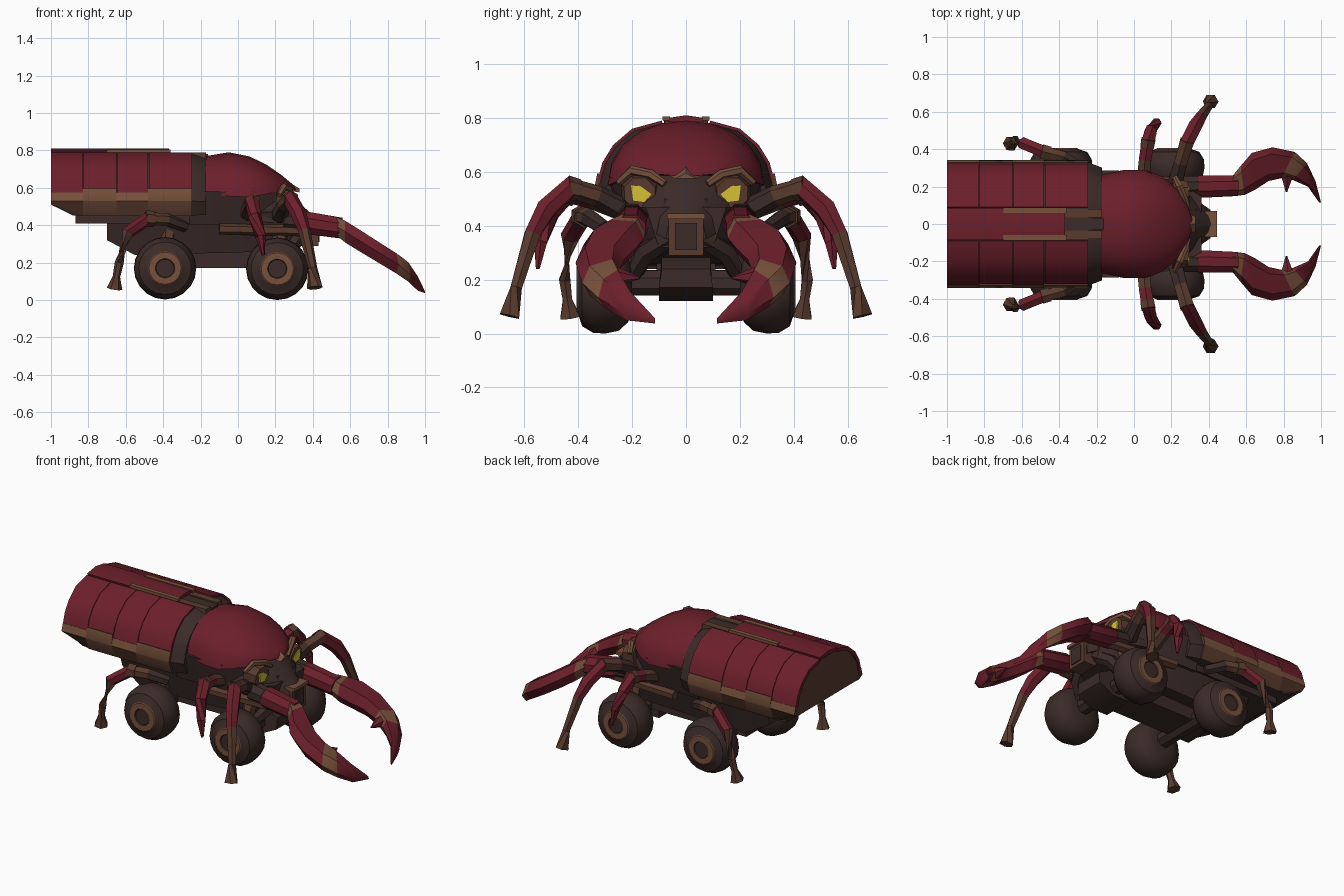
import bpy, math
from mathutils import Vector

if "Cube" in bpy.data.objects:
    bpy.data.objects.remove(bpy.data.objects["Cube"], do_unlink=True)


def material(name, rgb):
    m = bpy.data.materials.new(name)
    m.use_nodes = True
    m.diffuse_color = (*rgb, 1)
    m.node_tree.nodes["Principled BSDF"].inputs["Base Color"].default_value = (*rgb, 1)
    return m


RED, DARK, BROWN, TAN, YELLOW = range(5)
MATS = [material("crimson", (0.15, 0.014, 0.024)),
        material("dark_brown", (0.043, 0.024, 0.021)),
        material("brown", (0.1, 0.043, 0.027)),
        material("tan", (0.185, 0.082, 0.044)),
        material("yellow", (0.66, 0.53, 0.035))]


def loft(name, rings, color, angle=35):
    """Skin closed rings; color is an index or a rule of (segment, face centre)."""
    n, k = len(rings[0]), len(rings)
    verts = [tuple(p) for r in rings for p in r]
    faces = [tuple(range(n))]
    segs = [0]
    for i in range(k - 1):
        for j in range(n):
            a, b = i * n + j, i * n + (j + 1) % n
            faces.append((a, a + n, b + n, b))
            segs.append(i)
    faces.append(tuple(range(k * n - 1, (k - 1) * n - 1, -1)))
    segs.append(k - 1)
    me = bpy.data.meshes.new(name)
    me.from_pydata(verts, [], faces)
    for m in MATS:
        me.materials.append(m)
    for p, s in zip(me.polygons, segs):
        p.material_index = color(s, p.center) if callable(color) else color
    ob = bpy.data.objects.new(name, me)
    bpy.context.collection.objects.link(ob)
    bpy.ops.object.select_all(action='DESELECT')
    ob.select_set(True)
    bpy.context.view_layer.objects.active = ob
    bpy.ops.object.mode_set(mode='EDIT')
    bpy.ops.mesh.select_all(action='SELECT')
    bpy.ops.mesh.normals_make_consistent(inside=False)
    bpy.ops.object.mode_set(mode='OBJECT')
    bpy.ops.object.shade_smooth_by_angle(angle=math.radians(angle))


def box(name, x, y, z, color):
    loft(name, [[(a, y[0], z[0]), (a, y[1], z[0]), (a, y[1], z[1]), (a, y[0], z[1])]
                for a in x], color)


def tube(name, pts, radii, color, sides=6):
    """Tapered limb along a path."""
    pts = [Vector(p) for p in pts]
    rings = []
    for i, p in enumerate(pts):
        d = (pts[min(i + 1, len(pts) - 1)] - pts[max(i - 1, 0)]).normalized()
        u = d.cross(Vector((0, 0, 1)) if abs(d.z) < 0.95 else Vector((1, 0, 0))).normalized()
        v = d.cross(u)
        rings.append([p + radii[i] * (u * math.cos(t) + v * math.sin(t))
                      for t in (math.tau * (j + 0.5) / sides for j in range(sides))])
    loft(name, rings, color)


def by_segment(*cols):
    return lambda s, c: cols[min(s, len(cols) - 1)]


def flip(pts, s):
    return [(p[0], p[1] * s, p[2]) for p in pts]


# Abdomen: dark core with overlapping wing-case panels and a worn skirt
WING = [(0.09, 0.79), (0.2, 0.76), (0.27, 0.7), (0.31, 0.635), (0.328, 0.57)]
SKIRT = [(0.326, 0.59), (0.342, 0.53), (0.31, 0.45)]
RIDGE = [(-0.085, 0.797), (0, 0.81), (0.085, 0.797)]


def section(profile, x, scale=1.0):
    low = 0.45 + max(0, -0.88 - x) * 0.5
    return [(x, y * scale, max(low, 0.5 + (z - 0.5) * scale)) for y, z in profile]


def strip(name, profile, x0, x1, s, color):
    rings = [section(profile, x, 1) + section(profile, x, 0.93)[::-1] for x in (x0, x1)]
    loft(name, [flip(r, s) for r in rings], color)


half = WING + SKIRT[1:]
full = half + [(-y, z) for y, z in half[::-1]]
loft("abdomen_core", [section(full, x, f) for x, f in
                      ((-0.995, 0.96), (-0.88, 0.97), (-0.25, 0.97), (-0.17, 0.88))],
     lambda s, c: BROWN if c.x < -0.99 else DARK)
cuts = [-1.0, -0.83, -0.65, -0.48, -0.245]
for s, side in ((1, "left"), (-1, "right")):
    for i in range(4):
        strip(f"{side}_wing_panel", WING, cuts[i] + 0.003 * (i > 0), cuts[i + 1], s, RED)
        top = 0.595 if i % 2 else 0.575
        strip(f"{side}_skirt", [(0.329, top)] + SKIRT[1:], cuts[i], cuts[i + 1], s,
              lambda g, c: TAN if c.z > 0.54 and abs(c.y) > 0.32 else BROWN)
    box(f"{side}_wing_trim", (-0.7, -0.36), (s * 0.06, s * 0.088), (0.79, 0.806), TAN)
    box(f"{side}_hinge", (-0.37, -0.17), (s * 0.035, s * 0.08), (0.74, 0.788), BROWN)
strip("wing_ridge", RIDGE, -1.0, -0.37, 1, RED)
box("hinge_spine", (-0.37, -0.16), (-0.03, 0.03), (0.72, 0.782), DARK)


def arch(x, w, low, top, n=10):
    return [(x, w * math.cos(math.pi * i / n),
             low + (top - low) * math.sin(math.pi * i / n) ** 0.9) for i in range(n + 1)]


# Thorax dome and its dark base
loft("thorax_shell", [arch(*r) for r in (
    (-0.17, 0.265, 0.57, 0.77), (-0.05, 0.29, 0.555, 0.79), (0.06, 0.29, 0.55, 0.768),
    (0.15, 0.255, 0.565, 0.725), (0.23, 0.19, 0.585, 0.67), (0.29, 0.09, 0.59, 0.62),
    (0.31, 0.03, 0.585, 0.595))], RED)
loft("thorax_base", [[(x, -w, 0.58), (x, w, 0.58), (x, w * 0.85, 0.4), (x, -w * 0.85, 0.4)]
                     for x, w in ((-0.26, 0.29), (0.08, 0.28), (0.22, 0.2))], DARK)

# Head, crest and snout
loft("head", [arch(*r, n=6) for r in (
    (0.1, 0.25, 0.42, 0.64), (0.22, 0.23, 0.41, 0.62), (0.29, 0.18, 0.4, 0.56),
    (0.36, 0.11, 0.37, 0.49), (0.41, 0.075, 0.35, 0.445))], DARK)
loft("crest", [[(0.24, -0.07, 0.59), (0.24, 0.07, 0.59), (0.24, 0, 0.65)],
               [(0.33, -0.04, 0.575), (0.33, 0.04, 0.575), (0.33, 0, 0.595)]], TAN)
box("face_bridge", (0.3, 0.335), (-0.08, 0.08), (0.475, 0.5), BROWN)
box("snout", (0.34, 0.43), (-0.065, 0.065), (0.29, 0.44), BROWN)
box("snout_inset", (0.43, 0.436), (-0.04, 0.04), (0.31, 0.41), DARK)
box("snout_brow", (0.38, 0.445), (-0.07, 0.07), (0.425, 0.445), TAN)

# Chassis
loft("chassis", [[(x, -w, b), (x, w, b), (x, w + 0.05, 0.47), (x, -w - 0.05, 0.47)]
                 for x, w, b in ((-0.7, 0.16, 0.32), (-0.55, 0.19, 0.24), (0.2, 0.19, 0.26),
                                 (0.36, 0.1, 0.32))], DARK)
box("rear_platform", (-0.87, -0.2), (-0.24, 0.24), (0.41, 0.47), DARK)
box("keel", (-0.5, 0.2), (-0.11, 0.11), (0.17, 0.3), DARK)
loft("front_block", [[(x, -0.1, a), (x, 0.1, a), (x, 0.09, b), (x, -0.09, b)]
                     for x, a, b in ((0.12, 0.12, 0.3), (0.24, 0.12, 0.29), (0.34, 0.17, 0.24))],
     DARK)

# Wheels with worn hub rings
TREAD = [(0.2, 0.07), (0.215, 0.125), (0.25, 0.157), (0.3, 0.167), (0.345, 0.164),
         (0.385, 0.14), (0.402, 0.09), (0.406, 0.086), (0.406, 0.052), (0.4, 0.048)]
for x, zc, end in ((-0.39, 0.17, "rear"), (0.21, 0.167, "front")):
    tube(f"{end}_axle", [(x, -0.28, zc + 0.02), (x, 0.28, zc + 0.02)], [0.05, 0.05], DARK, 8)
    for s, side in ((1, "left"), (-1, "right")):
        loft(f"{side}_{end}_wheel",
             [[(x + r * math.cos(math.tau * i / 20), s * y, zc + r * math.sin(math.tau * i / 20))
               for i in range(20)] for y, r in TREAD],
             lambda g, c: TAN if g in (6, 7) else DARK)
        tube(f"{side}_{end}_strut", [(x, s * 0.24, zc + 0.04), (x + 0.02, s * 0.17, 0.4)],
             [0.035, 0.045], BROWN)

# Limb paths
FRONT = [(0.22, 0.22, 0.45), (0.25, 0.33, 0.51), (0.28, 0.43, 0.54), (0.325, 0.52, 0.46),
         (0.355, 0.57, 0.37), (0.4, 0.63, 0.17), (0.41, 0.655, 0.065)]
MIDDLE = [(0.05, 0.24, 0.46), (0.06, 0.35, 0.5), (0.075, 0.44, 0.52), (0.09, 0.5, 0.45),
          (0.12, 0.54, 0.34), (0.135, 0.55, 0.24)]
REAR = [(-0.28, 0.3, 0.39), (-0.38, 0.36, 0.43), (-0.48, 0.385, 0.435), (-0.59, 0.43, 0.36),
        (-0.635, 0.45, 0.2), (-0.65, 0.44, 0.125), (-0.66, 0.43, 0.06)]
# Jaw stations: inner x, y, outer x, y and half thickness
JAW = [(0.53, 0.15, 0.53, 0.26, 0.05), (0.59, 0.155, 0.57, 0.31, 0.058),
       (0.65, 0.185, 0.63, 0.38, 0.058), (0.72, 0.23, 0.74, 0.41, 0.056),
       (0.79, 0.245, 0.86, 0.385, 0.054), (0.85, 0.235, 0.925, 0.325, 0.052),
       (0.93, 0.2, 0.97, 0.23, 0.038), (0.99, 0.115, 1.0, 0.115, 0.006)]


def jaw_z(x):
    return 0.38 - 0.62 * (x - 0.55) - 0.6 * max(0, x - 0.9)


def jaw_ring(a, b, c, d, h):
    ring = []
    for t, up in ((0, 0), (0.2, 1), (0.8, 1), (1, 0), (0.8, -1), (0.2, -1)):
        x = a + (c - a) * t
        ring.append((x, b + (d - b) * t, jaw_z(x) + up * h))
    return ring


for s, side in ((1, "left"), (-1, "right")):
    # Legs with worn knees
    tube(f"{side}_front_leg", flip(FRONT, s), [0.045, 0.04, 0.042, 0.042, 0.033, 0.024, 0.042],
         by_segment(DARK, BROWN, RED, RED, BROWN, BROWN))
    tube(f"{side}_middle_leg", flip(MIDDLE, s), [0.04, 0.038, 0.04, 0.035, 0.028, 0.008],
         by_segment(BROWN, RED, RED, RED, RED))
    tube(f"{side}_rear_leg", flip(REAR, s), [0.03, 0.035, 0.036, 0.036, 0.024, 0.02, 0.042],
         by_segment(DARK, BROWN, RED, BROWN, BROWN, BROWN))
    for path, tag in ((FRONT, "front"), (MIDDLE, "middle"), (REAR, "rear")):
        a, b = Vector(path[1]), Vector(path[2])
        tube(f"{side}_{tag}_knee", flip([b.lerp(a, 0.3), b.lerp(a, -0.15)], s),
             [0.042, 0.044], BROWN)
    # Jaw arm and pincer
    tube(f"{side}_jaw_joint", flip([(0.25, 0.2, 0.43), (0.34, 0.205, 0.42)], s),
         [0.06, 0.055], DARK, 8)
    tube(f"{side}_jaw_arm", flip([(0.32, 0.2, 0.42), (0.35, 0.2, 0.415), (0.55, 0.205, 0.385)], s),
         [0.05, 0.065, 0.06], RED, 8)
    loft(f"{side}_pincer", [flip(jaw_ring(*q), s) for q in JAW],
         by_segment(TAN, RED, RED, RED, TAN, RED, RED))
    tube(f"{side}_pincer_spike", flip([(0.82, 0.28, jaw_z(0.82)), (0.815, 0.17, jaw_z(0.83))], s),
         [0.045, 0.004], RED)
    tube(f"{side}_side_pipe", flip([(-0.1, 0.25, 0.38), (0.36, 0.21, 0.37)], s),
         [0.03, 0.03], BROWN)
    # Eye socket, eye and brow
    tube(f"{side}_eye_socket", flip([(0.21, 0.165, 0.525), (0.29, 0.172, 0.52)], s),
         [0.08, 0.062], BROWN, 8)
    loft(f"{side}_eye", [[(x, s * (0.17 + dy), 0.522 + dz) for dy, dz in
                          ((-0.042, -0.005), (-0.015, -0.036), (0.028, -0.03),
                           (0.036, 0.03), (0.0, 0.026))]
                         for x in (0.288, 0.297)], YELLOW)
    tube(f"{side}_brow", flip([(0.29, 0.08, 0.555), (0.275, 0.13, 0.59), (0.245, 0.2, 0.605),
                               (0.22, 0.25, 0.56)], s), [0.014, 0.018, 0.02, 0.014], TAN)
    tube(f"{side}_cheek", flip([(0.34, 0.06, 0.36), (0.3, 0.15, 0.3), (0.24, 0.19, 0.22)], s),
         [0.04, 0.04, 0.03], DARK)
